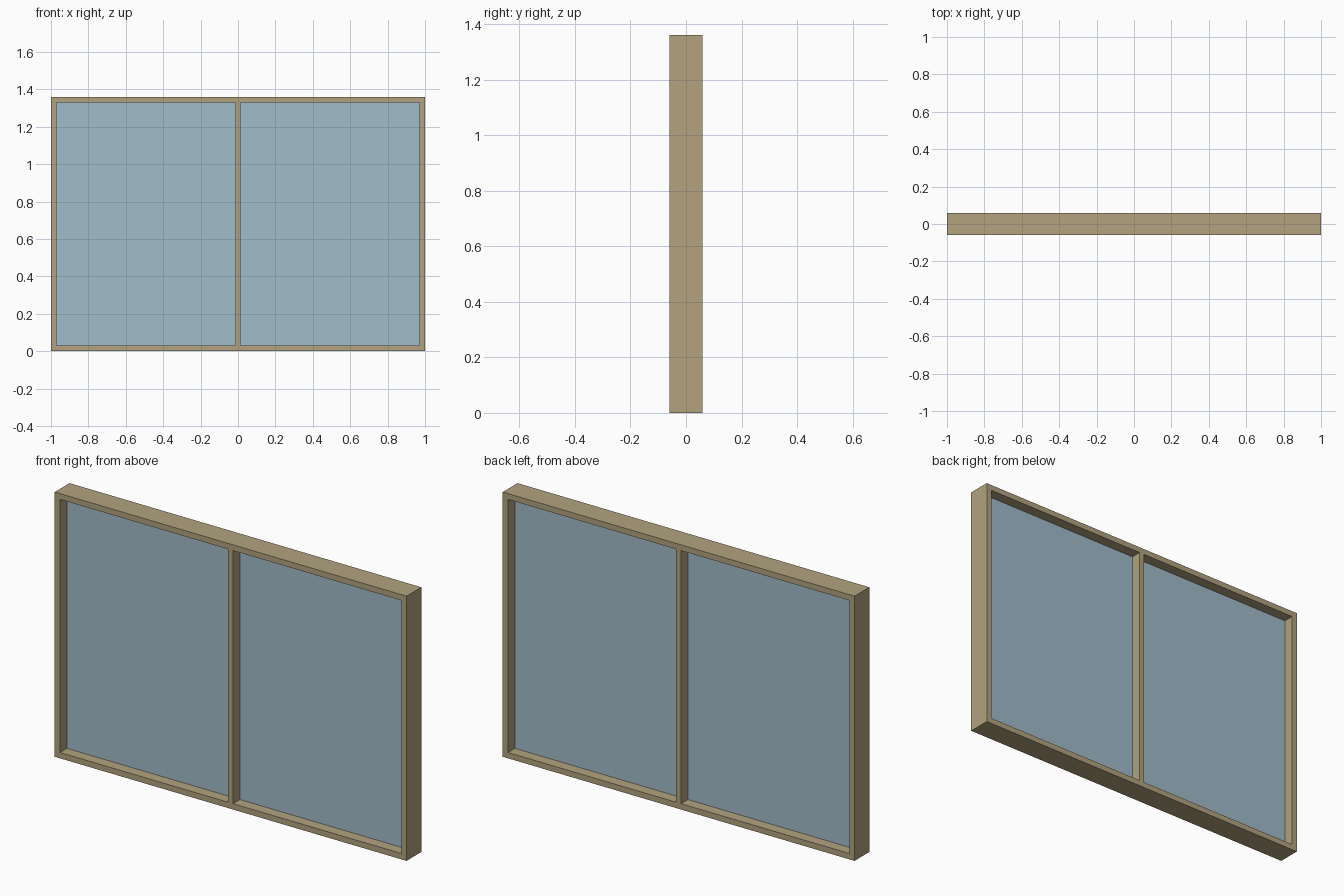
import bpy, bmesh

if "Cube" in bpy.data.objects:
    bpy.data.objects.remove(bpy.data.objects["Cube"])

W, H, D = 1.0, 1.36, 0.06      # half width, height, half depth
B, M = 0.03, 0.0135            # border width, half mullion width
GLASS = 0.004                  # half glass thickness


def material(name, rgb):
    m = bpy.data.materials.new(name)
    m.diffuse_color = (*rgb, 1)
    m.use_nodes = True
    m.node_tree.nodes["Principled BSDF"].inputs["Base Color"].default_value = m.diffuse_color
    return m


def add_object(name, bm, mat):
    bmesh.ops.recalc_face_normals(bm, faces=bm.faces)
    me = bpy.data.meshes.new(name)
    bm.to_mesh(me)
    bm.free()
    me.materials.append(mat)
    ob = bpy.data.objects.new(name, me)
    bpy.context.collection.objects.link(ob)
    return ob


def slab(name, xs, zs, half, mat, holes=()):
    """Grid of cells in the xz plane, minus holes, extruded along y."""
    bm = bmesh.new()
    v = [[bm.verts.new((x, -half, z)) for z in zs] for x in xs]
    for i in range(len(xs) - 1):
        for k in range(len(zs) - 1):
            if (i, k) not in holes:
                bm.faces.new((v[i][k], v[i + 1][k], v[i + 1][k + 1], v[i][k + 1]))
    ext = bmesh.ops.extrude_face_region(bm, geom=bm.faces[:], use_keep_orig=True)
    moved = [g for g in ext["geom"] if isinstance(g, bmesh.types.BMVert)]
    bmesh.ops.translate(bm, verts=moved, vec=(0, 2 * half, 0))
    return add_object(name, bm, mat)


wood = material("tan frame", (0.445, 0.361, 0.212))
blue = material("blue glass", (0.356, 0.503, 0.591))

# Outer frame with central mullion, one piece with two openings
slab("window_frame", [-W, -W + B, -M, M, W - B, W], [0, B, H - B, H], D, wood,
     holes={(1, 1), (3, 1)})

# Two thin panes in the middle of the frame depth
for name, x0, x1 in (("left_pane", -W + B, -M), ("right_pane", M, W - B)):
    slab(name, [x0, x1], [B, H - B], GLASS, blue)
